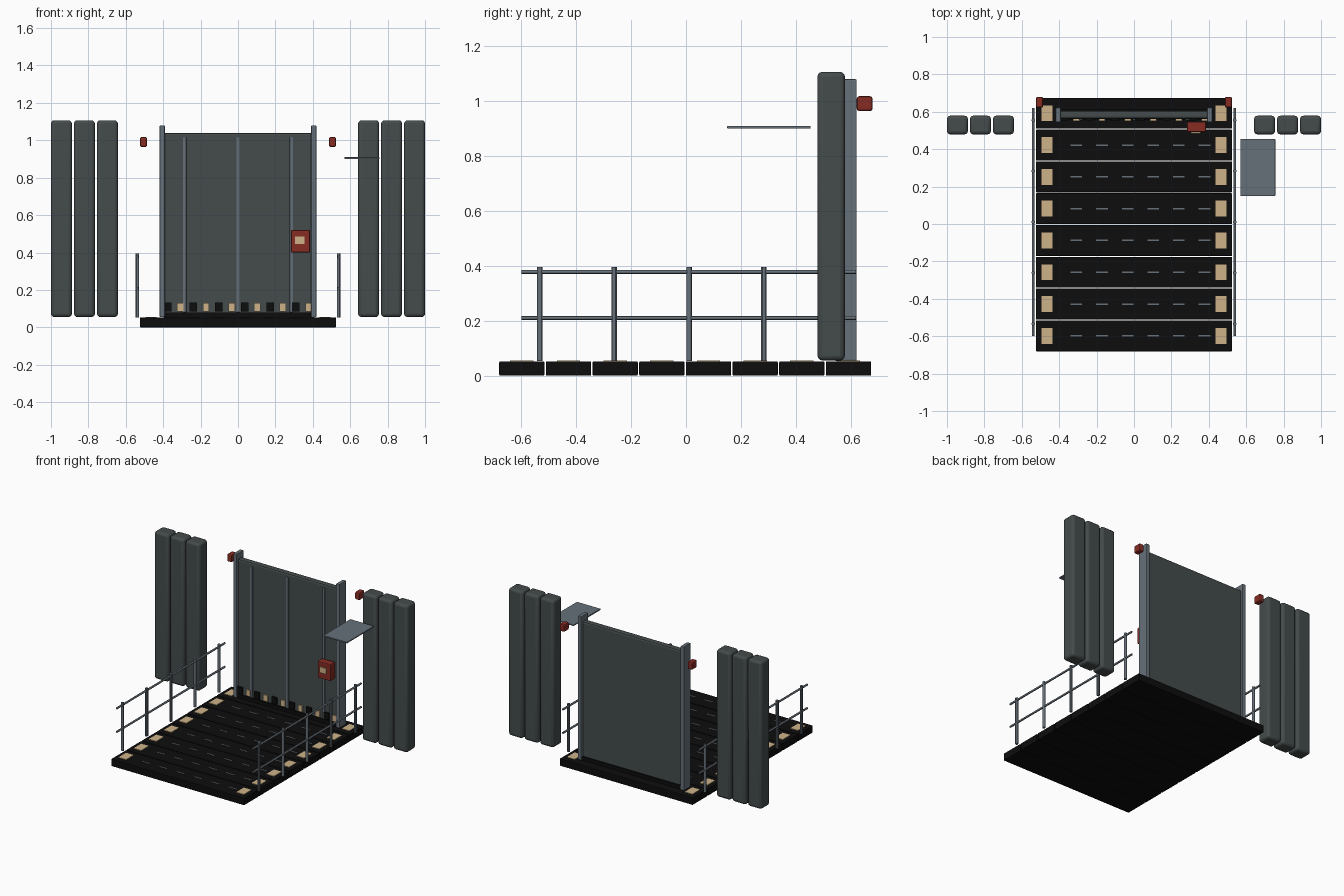
import bpy

cube = bpy.data.objects.get("Cube")
if cube:
    bpy.data.objects.remove(cube)


def material(name, r, g, b):
    m = bpy.data.materials.new(name)
    m.use_nodes = True
    m.diffuse_color = (r, g, b, 1)
    bsdf = m.node_tree.nodes["Principled BSDF"]
    bsdf.inputs["Base Color"].default_value = (r, g, b, 1)
    bsdf.inputs["Roughness"].default_value = 0.7
    return m


BLACK = material("black rubber", 0.004, 0.004, 0.004)
DARK = material("dark grey metal", 0.058, 0.070, 0.070)
STEEL = material("blue grey steel", 0.135, 0.165, 0.195)
SAND = material("sand", 0.62, 0.45, 0.25)
RED = material("signal red", 0.24, 0.025, 0.017)


def finish(ob, name, mat, bevel, segments=2):
    ob.name = name
    ob.data.materials.append(mat)
    if bevel:
        mod = ob.modifiers.new("soft edges", "BEVEL")
        mod.width = bevel
        mod.segments = segments
    return ob


def box(name, xs, ys, zs, mat, bevel=0.0, segments=2):
    """Box spanning the given (low, high) ranges."""
    spans = (xs, ys, zs)
    bpy.ops.mesh.primitive_cube_add(size=1, location=[(a + b) / 2 for a, b in spans])
    ob = bpy.context.object
    ob.scale = [b - a for a, b in spans]
    bpy.ops.object.transform_apply(location=False, rotation=False, scale=True)
    return finish(ob, name, mat, bevel, segments)


def around(c, width):
    return (c - width / 2, c + width / 2)


def rod(name, radius, length, location, mat, along_y=False):
    bpy.ops.mesh.primitive_cylinder_add(
        vertices=12, radius=radius, depth=length, location=location,
        rotation=(1.5708 if along_y else 0, 0, 0))
    ob = finish(bpy.context.object, name, mat, 0)
    bpy.ops.object.shade_smooth_by_angle()
    return ob


# Deck slabs with corner pads and a row of dashes
MARKS = [-0.308 + 0.137 * i for i in range(6)]
for i in range(8):
    y = -0.598 + 0.17 * i
    box("deck_slab", (-0.525, 0.525), around(y, 0.165), (0, 0.052), BLACK, 0.004)
    for side in (-1, 1):
        box("deck_pad", around(side * 0.465, 0.06), around(y, 0.085), (0.05, 0.056), SAND)
    for x in MARKS:
        box("deck_dash", around(x, 0.062), around(y, 0.008), (0.05, 0.054), STEEL)

# Door with frame, threshold and ribs
box("door_panel", (-0.4, 0.4), (0.562, 0.606), (0.07, 1.04), DARK, 0.012)
box("door_threshold", (-0.395, 0.395), (0.556, 0.612), (0.052, 0.078), BLACK)
for x in (-0.285, 0, 0.285):
    box("door_rib", around(x, 0.018), (0.554, 0.57), (0.08, 1.015), STEEL, 0.003)
for side in (-1, 1):
    box("door_frame_post", around(side * 0.405, 0.027), (0.545, 0.622), (0.054, 1.08), STEEL, 0.004)

# Alternating warning blocks along the door foot
for x in MARKS:
    box("warning_block_light", around(x, 0.034), (0.552, 0.57), (0.086, 0.13), SAND)
    box("warning_block_dark", around(x - 0.068, 0.04), (0.552, 0.57), (0.084, 0.134), BLACK)

# Control box with a small screen
box("control_box", (0.283, 0.385), (0.492, 0.546), (0.4, 0.52), RED, 0.006)
box("control_screen", (0.306, 0.356), (0.484, 0.494), (0.446, 0.486), SAND)

# Wall pillars, signal lamps and railings on both sides
for side in (-1, 1):
    for i in range(3):
        pillar = box("wall_pillar", around(side * (0.944 - 0.123 * i), 0.112),
                     (0.479, 0.579), (0.055, 1.107), DARK, 0.018, 3)
        bpy.ops.object.shade_smooth_by_angle()
    box("signal_lamp", around(side * 0.505, 0.038), (0.622, 0.68), (0.964, 1.018), RED, 0.009)
    for i in range(5):
        rod("rail_post", 0.010, 0.342, (side * 0.538, -0.533 + 0.272 * i, 0.224), STEEL)
    for z in (0.21, 0.378):
        rod("rail_bar", 0.007, 1.22, (side * 0.538, 0.01, z), STEEL, along_y=True)

# Flat shelf beside the right-hand pillars
box("side_shelf", (0.569, 0.756), (0.15, 0.454), (0.9, 0.91), STEEL, 0.003)
